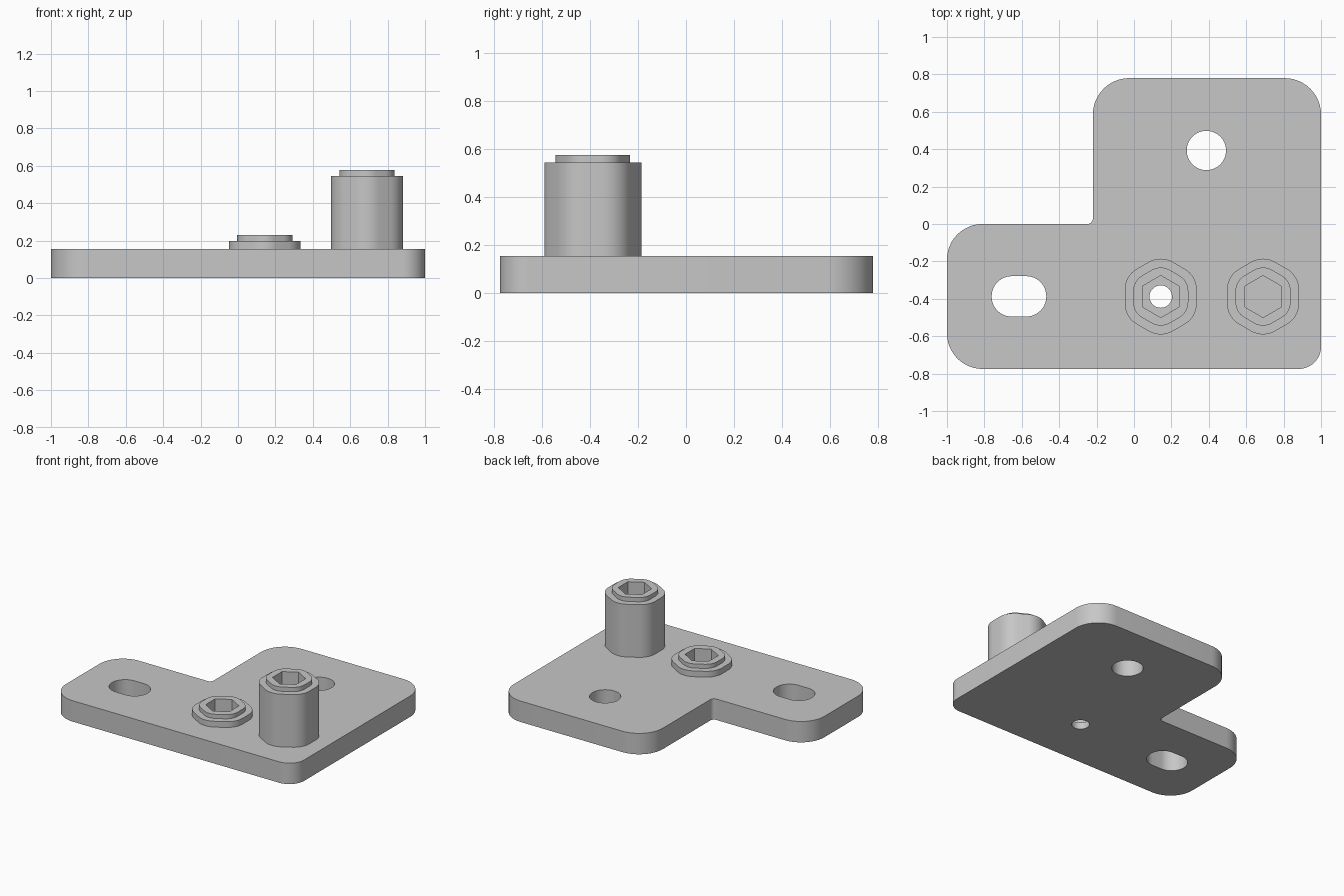
import bpy, bmesh, math
from mathutils import Vector

cube = bpy.data.objects.get("Cube")
if cube:
    bpy.data.objects.remove(cube, do_unlink=True)

GREY = (0.57, 0.57, 0.57, 1)
metal = bpy.data.materials.new("grey metal")
metal.use_nodes = True
metal.diffuse_color = GREY
metal.node_tree.nodes["Principled BSDF"].inputs["Base Color"].default_value = GREY


def rounded(corners, steps=12):
    """Outline with each corner (x, y, radius) replaced by an arc."""
    pts = [Vector(c[:2]) for c in corners]
    out = []
    for i, p in enumerate(pts):
        r = corners[i][2]
        if r == 0:
            out.append(p)
            continue
        a = (pts[i - 1] - p).normalized()
        b = (pts[(i + 1) % len(pts)] - p).normalized()
        half = a.angle(b) / 2
        centre = p + (a + b).normalized() * (r / math.sin(half))
        tangent = r / math.tan(half)
        start = (p + a * tangent - centre).normalized()
        end = (p + b * tangent - centre).normalized()
        for k in range(steps + 1):
            out.append(centre + start.slerp(end, k / steps).normalized() * r)
    return out


def polygon(x, y, size, sides, r=0):
    """Regular polygon with a point towards +y."""
    turn = [math.pi / 2 + math.tau * k / sides for k in range(sides)]
    return rounded([(x + size * math.cos(t), y + size * math.sin(t), r) for t in turn], 8)


def prism(name, outline, z0, z1):
    bm = bmesh.new()
    face = bm.faces.new([bm.verts.new((p.x, p.y, z0)) for p in outline])
    top = bmesh.ops.extrude_face_region(bm, geom=[face])["geom"]
    bmesh.ops.translate(bm, vec=(0, 0, z1 - z0),
                        verts=[v for v in top if isinstance(v, bmesh.types.BMVert)])
    bmesh.ops.recalc_face_normals(bm, faces=bm.faces)
    mesh = bpy.data.meshes.new(name)
    bm.to_mesh(mesh)
    bm.free()
    mesh.materials.append(metal)
    obj = bpy.data.objects.new(name, mesh)
    bpy.context.collection.objects.link(obj)
    return obj


def combine(body, tool, operation):
    mod = body.modifiers.new(tool.name, "BOOLEAN")
    mod.operation, mod.solver, mod.object = operation, "EXACT", tool
    bpy.ops.object.select_all(action="DESELECT")
    bpy.context.view_layer.objects.active = body
    body.select_set(True)
    bpy.ops.object.modifier_apply(modifier=mod.name)
    bpy.data.objects.remove(tool, do_unlink=True)


# L-shaped plate
THICK = 0.155
plate = prism("bracket_plate", rounded([
    (-1, -0.775, 0.19), (1, -0.775, 0.12), (1, 0.78, 0.195),
    (-0.22, 0.78, 0.195), (-0.22, 0, 0.03), (-1, 0, 0.19)]), 0, THICK)

# Round hole and slot
combine(plate, prism("round_hole", polygon(0.387, 0.393, 0.105, 48), -0.1, 0.3), "DIFFERENCE")
sx, sy, hw, hh = -0.615, -0.387, 0.146, 0.108
slot = rounded([(sx + i * hw, sy + j * hh, hh - 0.001)
                for i, j in ((-1, -1), (1, -1), (1, 1), (-1, 1))])
combine(plate, prism("slot", slot, -0.1, 0.3), "DIFFERENCE")

# Stepped hexagonal bosses with hex sockets
BY = -0.388
for name, x, shoulder, top in (("short_boss", 0.143, 0.198, 0.229),
                               ("tall_boss", 0.69, 0.545, 0.577)):
    combine(plate, prism(name, polygon(x, BY, 0.222, 6, 0.127), 0.1, shoulder), "UNION")
    combine(plate, prism(name + "_rim", polygon(x, BY, 0.17, 6, 0.095),
                         shoulder - 0.02, top), "UNION")
    combine(plate, prism(name + "_socket", polygon(x, BY, 0.112, 6),
                         top - 0.18, top + 0.1), "DIFFERENCE")

# Small through hole under the short boss
combine(plate, prism("screw_hole", polygon(0.143, BY, 0.06, 32), -0.1, 0.3), "DIFFERENCE")

bpy.ops.object.select_all(action="DESELECT")
bpy.context.view_layer.objects.active = plate
plate.select_set(True)
bpy.ops.object.shade_smooth_by_angle(angle=math.radians(25))
